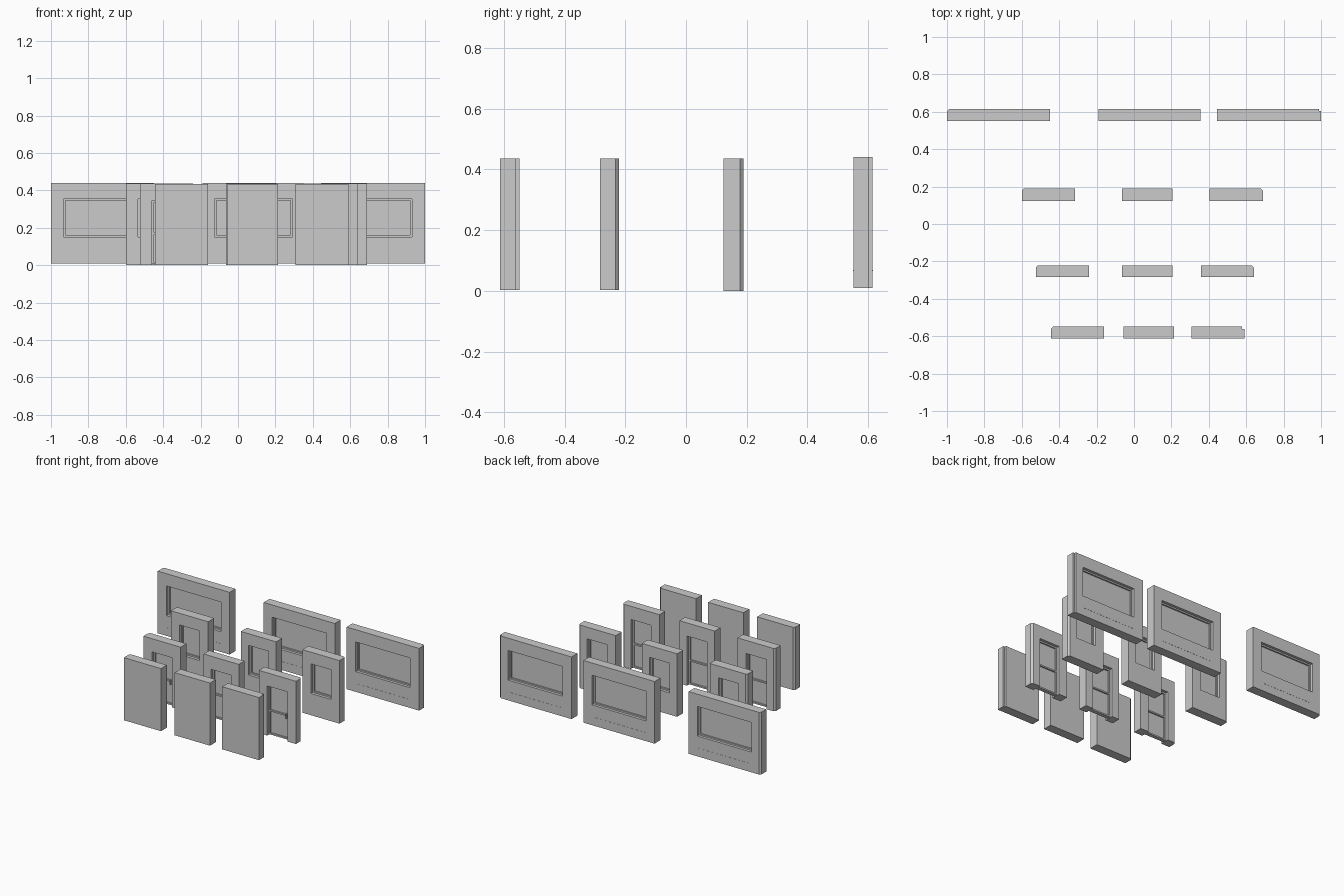
import bpy, bmesh

if "Cube" in bpy.data.objects:
    bpy.data.objects.remove(bpy.data.objects["Cube"])


def mesh_object(name, bm):
    bmesh.ops.recalc_face_normals(bm, faces=bm.faces)
    me = bpy.data.meshes.new(name)
    bm.to_mesh(me)
    bm.free()
    ob = bpy.data.objects.new(name, me)
    bpy.context.collection.objects.link(ob)
    return ob


def prism(name, pts, z0, z1):
    """Extrude an XY footprint upwards."""
    bm = bmesh.new()
    f = bm.faces.new([bm.verts.new((x, y, z0)) for x, y in pts])
    top = bmesh.ops.extrude_face_region(bm, geom=[f])["geom"]
    bmesh.ops.translate(bm, vec=(0, 0, z1 - z0),
                        verts=[v for v in top if isinstance(v, bmesh.types.BMVert)])
    return mesh_object(name, bm)


def box(name, x0, x1, y0, y1, z0, z1):
    return prism(name, [(x0, y0), (x1, y0), (x1, y1), (x0, y1)], z0, z1)


def cut(ob, x0, x1, y0, y1, z0, z1):
    """Subtract a box and keep only the result."""
    c = box("cutter", x0, x1, y0, y1, z0, z1)
    c.hide_render = True
    m = ob.modifiers.new("cut", 'BOOLEAN')
    m.operation, m.solver, m.object = 'DIFFERENCE', 'EXACT', c
    bpy.context.view_layer.update()
    dg = bpy.context.evaluated_depsgraph_get()
    me = bpy.data.meshes.new_from_object(ob.evaluated_get(dg))
    ob.modifiers.clear()
    ob.data = me
    bpy.data.objects.remove(c)


def wall(name, x0, x1, y0, y1, z0, z1, side, stepped):
    """Wall slab; end pieces have a relieved rear outer corner."""
    e = 0.012
    pts = [(x0, y0), (x1, y0)]
    if side > 0:
        pts += [(x1, y1 - e)]
        pts += [(x1 - e, y1 - e)] if stepped else []
        pts += [(x1 - e, y1), (x0, y1)]
    elif side < 0:
        pts += [(x1, y1), (x0 + e, y1), (x0, y1 - e)]
    else:
        pts += [(x1, y1), (x0, y1)]
    return prism(name, pts, z0, z1)


def framed_pane(name, x0, x1, yc, z0, z1, rails=()):
    """Inset frame with a thin pane; optional cross rails."""
    w, d = 0.01, 0.013
    frame = box(name + "_frame", x0, x1, yc - d, yc + d, z0, z1)
    levels = [z0] + list(rails) + [z1]
    for a, b in zip(levels, levels[1:]):
        lo = a + w if a == z0 else a + w / 2
        hi = b - w if b == z1 else b - w / 2
        for ya, yb in ((yc - 0.05, yc - 0.003), (yc + 0.003, yc + 0.05)):
            cut(frame, x0 + w, x1 - w, ya, yb, lo, hi)


# kind, y range, z range, x ranges of the three pieces
rows = [
    ("plain", -0.613, -0.549, 0.002, 0.435, [(-0.445, -0.16), (-0.055, 0.215), (0.308, 0.59)]),
    ("door", -0.284, -0.221, 0.002, 0.436, [(-0.525, -0.24), (-0.065, 0.205), (0.358, 0.642)]),
    ("window", 0.124, 0.19, 0.0, 0.436, [(-0.6, -0.315), (-0.065, 0.205), (0.405, 0.69)]),
    ("wide_window", 0.551, 0.615, 0.01, 0.44, [(-1.0, -0.45), (-0.19, 0.355), (0.445, 1.0)]),
]
sides = [("left_end", -1), ("middle", 0), ("right_end", 1)]

for kind, y0, y1, z0, z1, spans in rows:
    yc = (y0 + y1) / 2
    for (x0, x1), (label, side) in zip(spans, sides):
        xc = (x0 + x1) / 2
        name = f"{kind}_{label}"
        w = wall(name + "_wall", x0, x1, y0, y1, z0, z1, side,
                 kind in ("plain", "wide_window"))
        if kind == "plain":
            continue
        # opening and its infill
        h = 0.208 if kind == "wide_window" else 0.0775
        lo, hi = (z0, 0.345) if kind == "door" else (0.15, 0.355)
        cut(w, xc - h, xc + h, y0 - 0.1, y1 + 0.1,
            lo - 0.1 if kind == "door" else lo, hi)
        if kind == "door":
            framed_pane(name, xc - h, xc + h, yc, lo + 0.003, hi, [0.17])
            # handle
            box(name + "_handle", xc + 0.052, xc + 0.06, yc - 0.022, yc - 0.002, 0.15, 0.18)
        else:
            framed_pane(name, xc - h, xc + h, yc, lo, hi)
        # thin trim line low on the wide walls
        if kind == "wide_window":
            box(name + "_trim", xc - 0.2, xc + 0.2, y0 - 0.001, y1 + 0.001, 0.065, 0.069)
